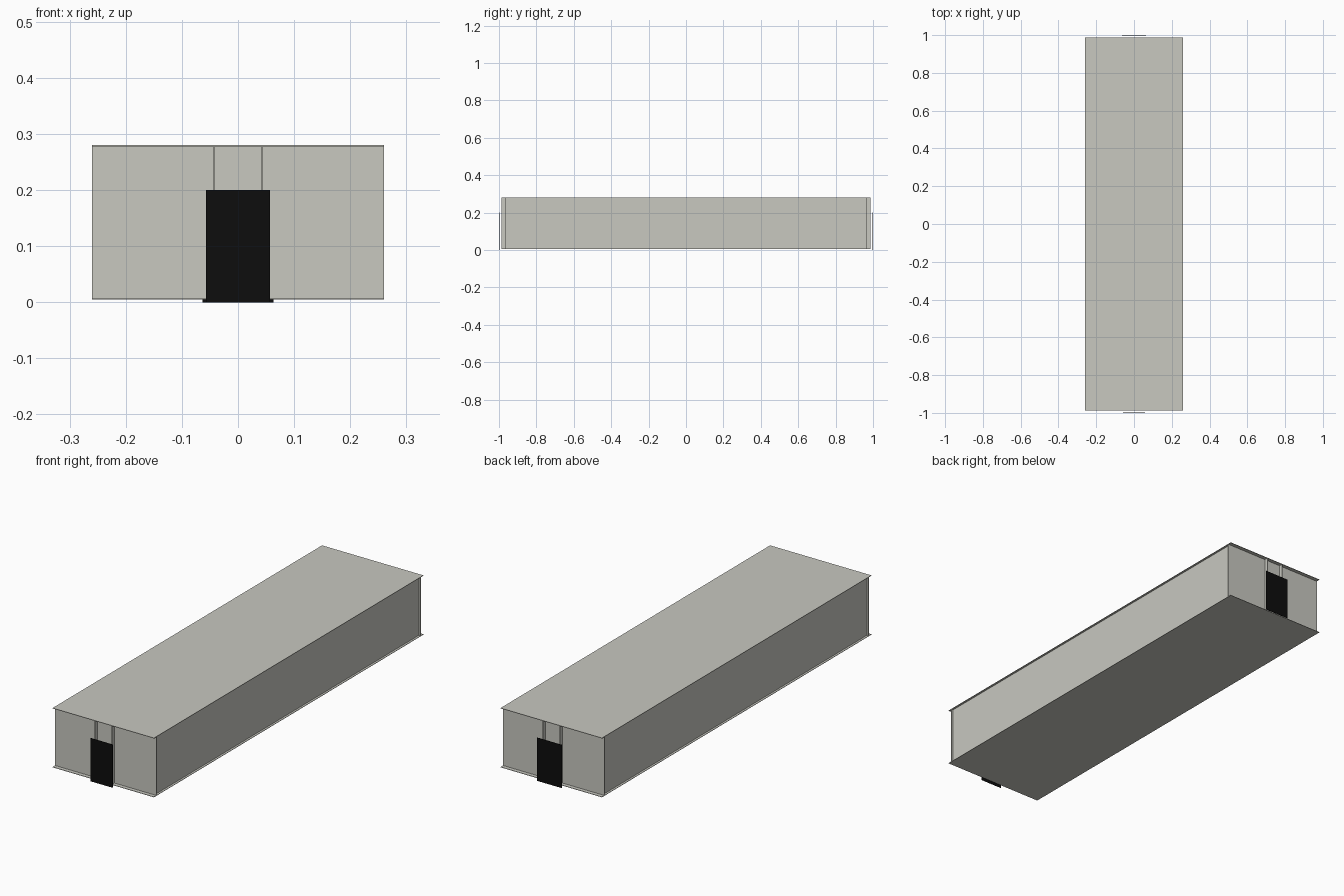
import bpy

default = bpy.data.objects.get("Cube")
if default:
    bpy.data.objects.remove(default, do_unlink=True)


def material(name, colour):
    mat = bpy.data.materials.new(name)
    mat.use_nodes = True
    mat.diffuse_color = (*colour, 1)
    mat.node_tree.nodes["Principled BSDF"].inputs["Base Color"].default_value = (*colour, 1)
    return mat


panel_grey = material("warm_grey_panel", (0.58, 0.58, 0.53))
black = material("black_curtain", (0.004, 0.004, 0.004))


def plate(name, x, y, z, mat):
    """Box spanning the given (low, high) range on each axis."""
    bpy.ops.mesh.primitive_cube_add(size=1)
    obj = bpy.context.object
    obj.name = name
    spans = (x, y, z)
    for v in obj.data.vertices:
        v.co = [s[0] if c < 0 else s[1] for s, c in zip(spans, v.co)]
    obj.data.materials.append(mat)
    return obj


T = 0.002                        # panel thickness
HALF_W, HALF_L = 0.26, 0.987     # floor and roof half sizes
WALL_X, WALL_Y = 0.25, 0.969     # wall positions, inset from the edges
LOW, HIGH = 0.005, 0.28
height = (LOW + T, HIGH - T)

# Floor and roof overhang the walls
plate("floor", (-HALF_W, HALF_W), (-HALF_L, HALF_L), (LOW, LOW + T), panel_grey)
plate("roof", (-HALF_W, HALF_W), (-HALF_L, HALF_L), (HIGH - T, HIGH), panel_grey)

# Long outer walls
for side, s in (("left", 1), ("right", -1)):
    x = sorted((s * WALL_X, s * (WALL_X - T)))
    plate(side + "_wall", x, (-WALL_Y, WALL_Y), height, panel_grey)

# Each end: full-width wall, two door fins and a strip curtain
for end, s, half in (("front", -1, 0.057), ("back", 1, 0.063)):
    y = sorted((s * WALL_Y, s * (WALL_Y - T)))
    plate(end + "_wall", (-HALF_W, HALF_W), y, height, panel_grey)

    for side, x in (("left", 0.043), ("right", -0.043)):
        y = sorted((s * WALL_Y, s * HALF_L))
        plate(f"{end}_{side}_fin", (x - T / 2, x + T / 2), y, height, panel_grey)

    strips = 8
    width = 2 * half / strips
    y = sorted((s, s * (1 - T)))
    for i in range(strips):
        x = -half + i * width
        plate(f"{end}_curtain_strip_{i + 1}", (x, x + width), y, (0, 0.2), black)
